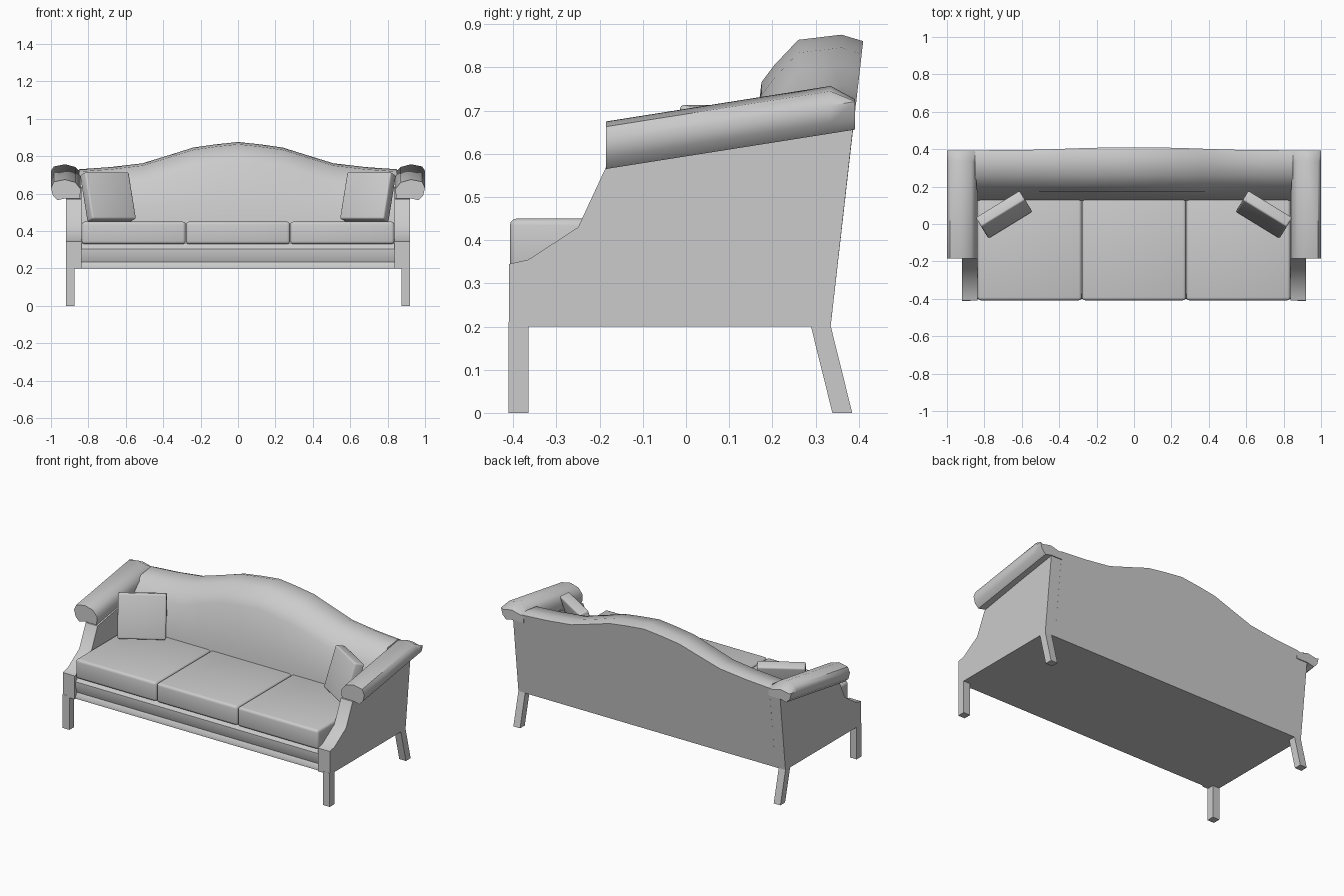
import bpy, bmesh, math
from mathutils import Matrix, Vector

cube = bpy.data.objects.get("Cube")
if cube:
    bpy.data.objects.remove(cube, do_unlink=True)

GREY = (0.6, 0.6, 0.6, 1.0)
fabric = bpy.data.materials.new("light grey")
fabric.use_nodes = True
fabric.diffuse_color = GREY
fabric.node_tree.nodes["Principled BSDF"].inputs["Base Color"].default_value = GREY


def finish(name, bm, mirror=False, angle=35):
    """Turn a bmesh into a smooth-shaded object, optionally mirrored across x."""
    bmesh.ops.recalc_face_normals(bm, faces=bm.faces)
    mesh = bpy.data.meshes.new(name)
    bm.to_mesh(mesh)
    bm.free()
    mesh.materials.append(fabric)
    obj = bpy.data.objects.new(name, mesh)
    bpy.context.collection.objects.link(obj)
    bpy.ops.object.select_all(action='DESELECT')
    obj.select_set(True)
    bpy.context.view_layer.objects.active = obj
    bpy.ops.object.shade_smooth_by_angle(angle=math.radians(angle))
    if mirror:
        mod = obj.modifiers.new("Mirror", 'MIRROR')
        mod.use_mirror_merge = False
    return obj


def loft(name, sections, mirror=False, angle=35):
    """Skin a row of matching closed sections and cap both ends."""
    bm = bmesh.new()
    rings = [[bm.verts.new(p) for p in s] for s in sections]
    n = len(rings[0])
    for a, b in zip(rings, rings[1:]):
        for i in range(n):
            j = (i + 1) % n
            bm.faces.new((a[i], a[j], b[j], b[i]))
    bm.faces.new(rings[0])
    bm.faces.new(rings[-1])
    return finish(name, bm, mirror, angle)


def extrude_x(name, profile, x0, x1, mirror=False):
    """Prism from a (y, z) side profile."""
    return loft(name, [[(x, y, z) for y, z in profile] for x in (x0, x1)], mirror)


def soft_box(name, size, matrix, bevel, mirror=False):
    bm = bmesh.new()
    bmesh.ops.create_cube(bm, size=1, matrix=Matrix.Diagonal((*size, 1)))
    bmesh.ops.bevel(bm, geom=bm.edges[:], offset=bevel, segments=3,
                    profile=0.5, affect='EDGES')
    bmesh.ops.transform(bm, matrix=matrix, verts=bm.verts)
    return finish(name, bm, mirror, 50)


# Seat base with moulded front rail
extrude_x("seat_base", [(-0.40, 0.2), (-0.40, 0.215), (-0.387, 0.235), (-0.40, 0.27),
                        (-0.40, 0.305), (-0.375, 0.335), (0.2, 0.335), (0.2, 0.2)],
          -0.85, 0.85)

# Three seat cushions
for label, x in (("right", -0.558), ("middle", 0), ("left", 0.558)):
    soft_box(label + "_seat_cushion", (0.556, 0.56, 0.12),
             Matrix.Translation((x, -0.128, 0.39)), 0.016)

# Camel-shaped backrest: one section swept along the crest line
crest = [(0, 0.876), (0.12, 0.863), (0.24, 0.846), (0.37, 0.805),
         (0.51, 0.762), (0.68, 0.742), (0.85, 0.73)]
crest = [(-x, h) for x, h in reversed(crest[1:])] + crest


def back_section(x, h):
    rear = 0.335 + (h - 0.215) * 0.114
    return [(x, y, z) for y, z in (
        (0.335, 0.2), (rear, h - 0.015), (0.36, h), (0.26, h - 0.012),
        (0.205, h - 0.07), (0.175, h - 0.11), (0.145, 0.53), (0.125, 0.44), (0.125, 0.2))]


loft("backrest", [back_section(x, h) for x, h in crest], angle=45)

# Arm side panels with swept front edge
extrude_x("arm_panels", [(-0.41, 0.2), (-0.41, 0.345), (-0.365, 0.355), (-0.25, 0.43),
                         (-0.185, 0.57), (0.388, 0.67), (0.335, 0.2)],
          0.838, 0.92, mirror=True)

# Rolled arm tops, rising to the rear
roll = [(0.845, 0.575), (0.92, 0.575), (0.965, 0.565), (0.99, 0.59), (1.0, 0.63),
        (0.985, 0.663), (0.925, 0.675), (0.87, 0.66), (0.842, 0.625)]
slope = 0.158


def roll_section(y, drop=0.0):
    lift = slope * (y + 0.185)
    return [(x, y, z + lift - (drop if z > 0.65 else 0)) for x, z in roll]


loft("arm_rolls", [roll_section(-0.185), roll_section(0.335), roll_section(0.392, 0.04)],
     mirror=True, angle=50)


# Legs: straight at the front, raked at the rear
def leg(name, top_y, foot_y):
    w = 0.046
    loft(name, [[(0.92 - dx, y + dy, z) for dx, dy in ((0, 0), (w, 0), (w, w), (0, w))]
                for y, z in ((foot_y, 0), (top_y, 0.21))], mirror=True)


leg("front_legs", -0.411, -0.411)
leg("rear_legs", 0.287, 0.339)

# Throw pillows leaning into the corners
lean = (Matrix.Translation((0.695, 0.05, 0.582))
        @ Matrix.Rotation(math.radians(-31.5), 4, 'Z')
        @ Matrix.Rotation(math.radians(-17), 4, 'X'))
soft_box("throw_pillows", (0.275, 0.062, 0.262), lean, 0.01, mirror=True)
